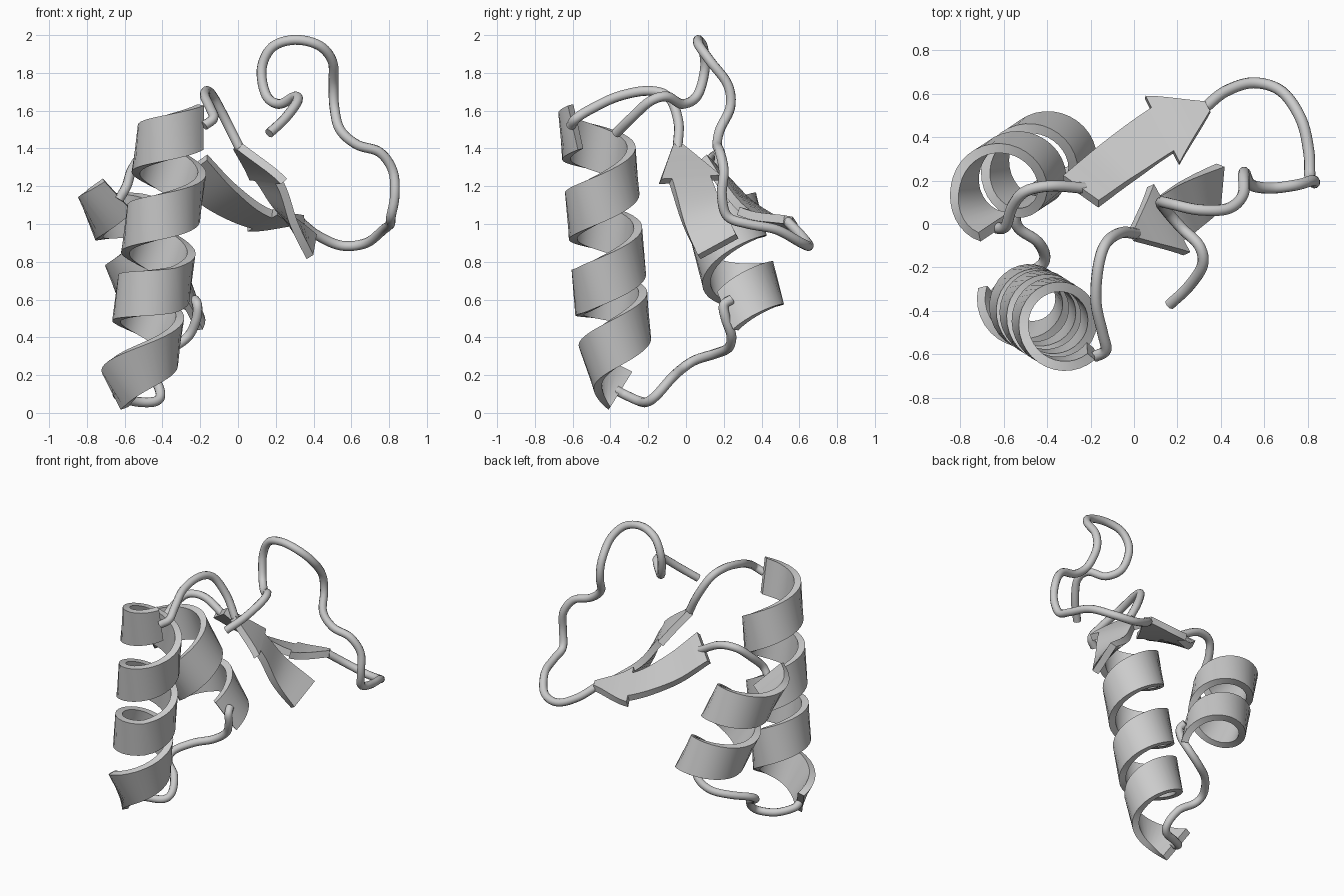
import bpy, bmesh, math
from mathutils import Vector as V

if "Cube" in bpy.data.objects:
    bpy.data.objects.remove(bpy.data.objects["Cube"])

THICK = 0.045     # ribbon thickness
COIL = 0.026      # tube radius


def catmull(pts, t):
    """Smooth curve through pts, t from 0 to 1."""
    p = [V(q) for q in pts]
    p = [2 * p[0] - p[1]] + p + [2 * p[-1] - p[-2]]
    n = len(p) - 3
    i = min(int(t * n), n - 1)
    f = t * n - i
    a, b, c, d = p[i:i + 4]
    return 0.5 * (2 * b + (c - a) * f + (2 * a - 5 * b + 4 * c - d) * f * f
                  + (3 * b - a - 3 * c + d) * f ** 3)


def ribbon(name, centres, halves, tangents):
    """Sweep a flat rectangular section; halves are half-width vectors."""
    bm = bmesh.new()
    rings = []
    for c, h, t in zip(centres, halves, tangents):
        n = t.cross(h).normalized() * THICK / 2
        rings.append([bm.verts.new(q) for q in (c - h - n, c + h - n, c + h + n, c - h + n)])
    for r, s in zip(rings, rings[1:]):
        for k in range(4):
            bm.faces.new((r[k], r[(k + 1) % 4], s[(k + 1) % 4], s[k]))
    bm.faces.new(rings[0][::-1])
    bm.faces.new(rings[-1])
    bmesh.ops.recalc_face_normals(bm, faces=bm.faces)
    me = bpy.data.meshes.new(name)
    bm.to_mesh(me)
    bm.free()
    ob = bpy.data.objects.new(name, me)
    bpy.context.collection.objects.link(ob)
    activate(ob)
    bpy.ops.object.shade_smooth_by_angle(angle=math.radians(35))


def activate(ob):
    bpy.ops.object.select_all(action='DESELECT')
    ob.select_set(True)
    bpy.context.view_layer.objects.active = ob


def helix(name, a, b, start, turns, radius, half=0.12, lag=0.0, flare=0.0, shrink=0.0):
    """Helical ribbon; lag delays the last part, flare and shrink shape its end."""
    a, b = V(a), V(b)
    up = (b - a).normalized()
    if up.z < 0:
        up = -up
    u = (V((1, 0, 0)) - up * up.x).normalized()
    v = up.cross(u)
    n = int(abs(turns) * 32)

    def ramp(t, t0):
        k = min(max((t - t0) / (1 - t0), 0), 1)
        return k * k * (3 - 2 * k)

    def radial(t):
        g = math.radians(start) + turns * 2 * math.pi * t
        return math.cos(g) * u + math.sin(g) * v

    def pos(t):
        s = t - (lag * math.sin(math.pi * (t - 0.6) / 0.4) if t > 0.6 else 0)
        return a.lerp(b, s) + radius * (1 - shrink * ramp(t, 0.74)) * radial(t)
    cs, hs, ts = [], [], []
    for i in range(n + 1):
        t = i / n
        tan = (pos(t + 0.001) - pos(t - 0.001)).normalized()
        w = up - (0.5 + 0.5 * ramp(t, 0.85)) * tan * up.dot(tan)
        w += radial(t) * flare * ramp(t, 0.85)
        cs.append(pos(t))
        ts.append(tan)
        hs.append(w.normalized() * half)
    ribbon(name, cs, hs, ts)


def strand(name, centres, dirs, body=0.115, head=0.178):
    """Flat arrow: last centre is the tip, the one before is the head base."""
    k = (len(centres) - 2) / (len(centres) - 1)
    steps = [(k * i / 16, body) for i in range(17)]
    steps += [(k + 0.0005 + (0.9995 - k) * i / 8, head + (0.025 - head) * i / 8) for i in range(9)]
    cs, hs, ts = [], [], []
    for t, w in steps:
        lo, hi = max(t - 0.01, 0), min(t + 0.01, 1)
        cs.append(catmull(centres, t))
        ts.append((catmull(centres, hi) - catmull(centres, lo)).normalized())
        hs.append(catmull(dirs, t).normalized() * w)
    ribbon(name, cs, hs, ts)


def coil(name, pts):
    cu = bpy.data.curves.new(name, 'CURVE')
    cu.dimensions = '3D'
    cu.bevel_depth = COIL
    cu.bevel_resolution = 3
    cu.use_fill_caps = True
    n = (len(pts) - 1) * 6
    sp = cu.splines.new('POLY')
    sp.points.add(n)
    for i in range(n + 1):
        sp.points[i].co = (*catmull(pts, i / n), 1)
    sp.use_smooth = True
    ob = bpy.data.objects.new(name, cu)
    bpy.context.collection.objects.link(ob)
    activate(ob)
    bpy.ops.object.convert(target='MESH')
    bpy.ops.object.shade_smooth_by_angle(angle=math.radians(50))


# front strand, where the chain begins
strand("front_strand",
       [(.39, .17, .88), (.26, .09, 1.04), (.16, .02, 1.235), (0, -.05, 1.41)],
       [(.01, .11, .06), (-.04, .12, .04), (-.08, .15, .01), (-.08, .15, .01)])

# loop over to the long helix
coil("top_loop", [(.01, -.045, 1.40), (-.06, -.04, 1.54), (-.13, -.09, 1.67), (-.165, -.2, 1.705),
                  (-.175, -.36, 1.675), (-.145, -.5, 1.61), (-.13, -.58, 1.56), (-.18, -.61, 1.52)])

# long helix winding down
helix("long_helix", (-.33, -.475, 1.54), (-.52, -.355, .1), -40, -3.4, .173,
      lag=.055, flare=.5, shrink=.25)

# loop under the model to the short helix
coil("bottom_loop", [(-.64, -.37, .12), (-.63, -.31, .09), (-.54, -.24, .06), (-.44, -.2, .06),
                     (-.41, -.15, .1), (-.445, -.08, .18), (-.53, -.02, .235), (-.54, .05, .28),
                     (-.46, .16, .315), (-.35, .225, .345), (-.26, .24, .41),
                     (-.22, .21, .5), (-.215, .2, .57), (-.23, .24, .6)])

# short helix winding up
helix("short_helix", (-.39, .33, .515), (-.65, .16, 1.19), -35, 1.86, .175, flare=.2)

# loop to the back strand
coil("middle_loop", [(-.63, -.02, 1.13), (-.59, -.01, 1.2), (-.56, .08, 1.29),
                     (-.5, .15, 1.36), (-.38, .175, 1.36), (-.23, .165, 1.28)])

# back strand
strand("back_strand",
       [(-.245, .15, 1.295), (-.08, .28, 1.14), (.13, .43, 1.025), (.34, .54, 1.02)],
       [(-.085, .06, -.06), (-.085, .09, -.055), (-.08, .155, -.045), (-.08, .155, -.03)])

# long free tail
coil("tail_loop", [(.32, .53, 1.02), (.42, .61, .94), (.55, .65, .885), (.68, .61, .9), (.77, .48, .97),
                   (.805, .33, 1.0), (.81, .22, 1.04), (.83, .19, 1.15), (.82, .2, 1.28),
                   (.75, .18, 1.38), (.63, .165, 1.42), (.54, .18, 1.5), (.51, .235, 1.62),
                   (.505, .22, 1.74), (.5, .13, 1.86), (.43, .07, 1.945), (.3, .065, 1.975),
                   (.18, .09, 1.935), (.125, .1, 1.82), (.15, .06, 1.68), (.22, -.02, 1.635),
                   (.3, -.1, 1.675), (.315, -.19, 1.65), (.25, -.29, 1.56), (.165, -.37, 1.48)])
